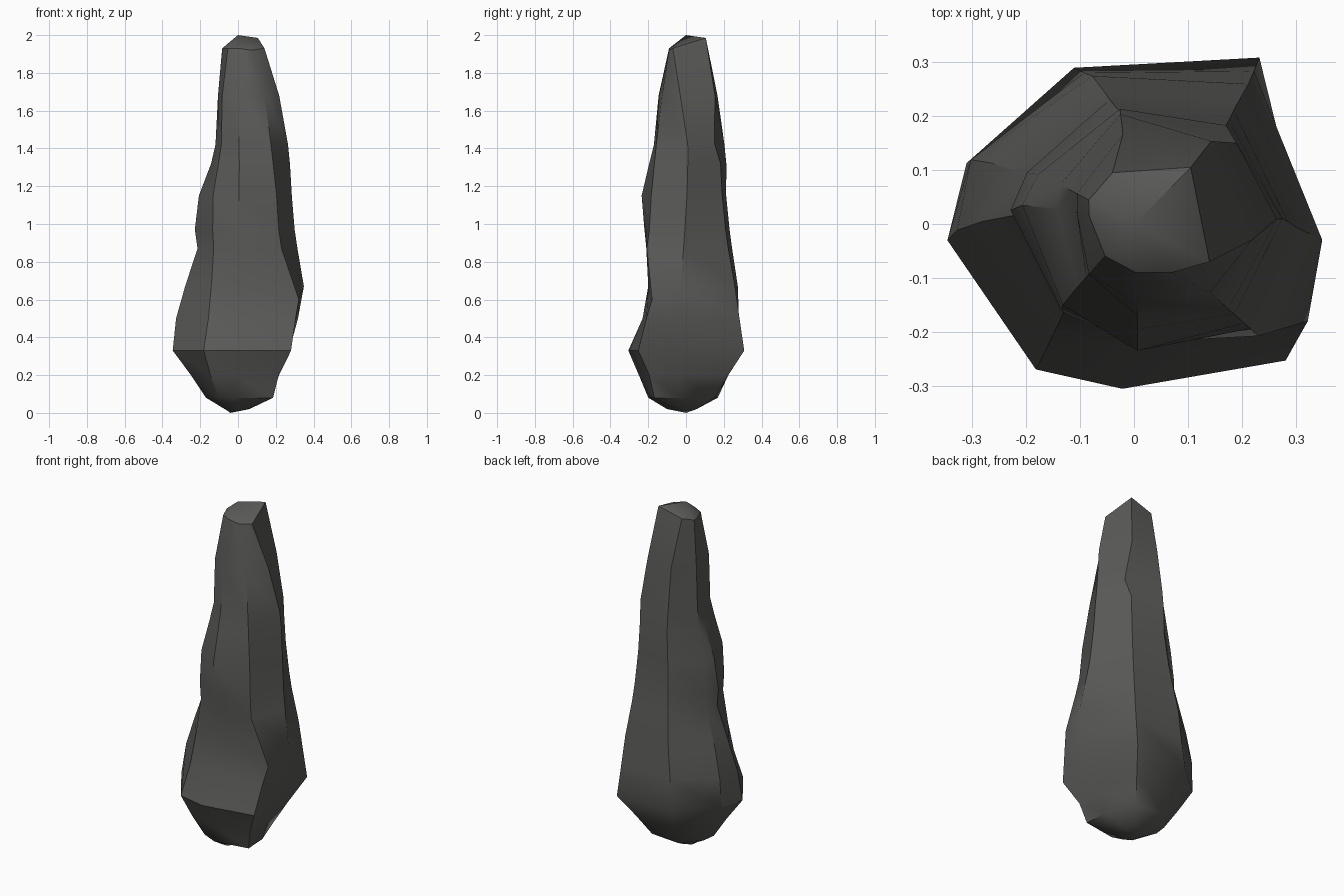
import bpy, bmesh, math

# Ridge directions (degrees), their twist toward the top, and ring radii by height
ANGLES = [-9, -42, -94, -124, -175, 160, 111, 53]
TWIST = [11, 0, 6, -8, -16, -8, -14, -6]
RINGS = [
    (0.02, [.06, .07, .10, .09, .07, .06, .06, .07]),
    (0.08, [.18, .25, .20, .19, .17, .17, .18, .19]),
    (0.20, [.22, .29, .25, .26, .25, .25, .24, .28]),
    (0.33, [.275, .378, .306, .325, .347, .33, .31, .386]),
    (0.50, [.32, .365, .23, .27, .328, .325, .295, .36]),
    (0.67, [.35, .35, .20, .235, .28, .29, .285, .335]),
    (0.87, [.315, .31, .21, .205, .215, .22, .25, .295]),
    (0.97, [.30, .29, .22, .21, .23, .22, .235, .28]),
    (1.15, [.285, .275, .235, .20, .21, .20, .215, .26]),
    (1.32, [.275, .25, .195, .155, .145, .155, .215, .25]),
    (1.42, [.265, .235, .17, .132, .11, .135, .205, .24]),
    (1.68, [.225, .19, .145, .125, .108, .12, .168, .21]),
    (1.93, [.15, .12, .09, .08, .085, .095, .105, .15]),
]

# Rock spire: loft the rings, each ridge twisting gradually going up
bm = bmesh.new()
loops = []
for z, radii in RINGS:
    lift = min(1, max(0, (z - 0.33) / 0.9))
    loop = []
    for a, tw, r in zip(ANGLES, TWIST, radii):
        t = math.radians(a + tw * lift)
        loop.append(bm.verts.new((r * math.cos(t), r * math.sin(t), z)))
    loops.append(loop)


def place(ring, ridge, x, y, z):
    loops[ring][ridge].co = (x, y, z)


# Wandering right-hand ridges
place(4, 1, .305, -.21, .50)
place(5, 1, .322, -.18, .60)
place(10, 7, .19, .15, 1.43)
place(11, 0, .218, -.03, 1.68)
# Chipped tip, raised toward the back right
place(12, 0, .14, -.07, 1.93)
place(12, 1, .07, -.09, 1.92)
place(12, 7, .105, .105, 1.985)
place(12, 6, -.04, .095, 1.945)

n = len(ANGLES)
for low, high in zip(loops, loops[1:]):
    for i in range(n):
        j = (i + 1) % n
        bm.faces.new((low[i], low[j], high[j], high[i]))

# Close the tip and the blunt foot
tip = bm.verts.new((0, 0, 2.0))
foot = bm.verts.new((-0.04, 0, 0.0))
for i in range(n):
    j = (i + 1) % n
    bm.faces.new((loops[-1][i], loops[-1][j], tip))
    bm.faces.new((loops[0][j], loops[0][i], foot))
bmesh.ops.recalc_face_normals(bm, faces=bm.faces)

mesh = bpy.data.meshes.new("rock_spire")
bm.to_mesh(mesh)
bm.free()
rock = bpy.data.objects.new("rock_spire", mesh)
bpy.context.collection.objects.link(rock)

# Dark stone colour
stone = bpy.data.materials.new("dark_stone")
stone.diffuse_color = (0.10, 0.10, 0.095, 1)
mesh.materials.append(stone)

bpy.context.view_layer.objects.active = rock
rock.select_set(True)
bpy.ops.object.shade_smooth_by_angle(angle=math.radians(36))
